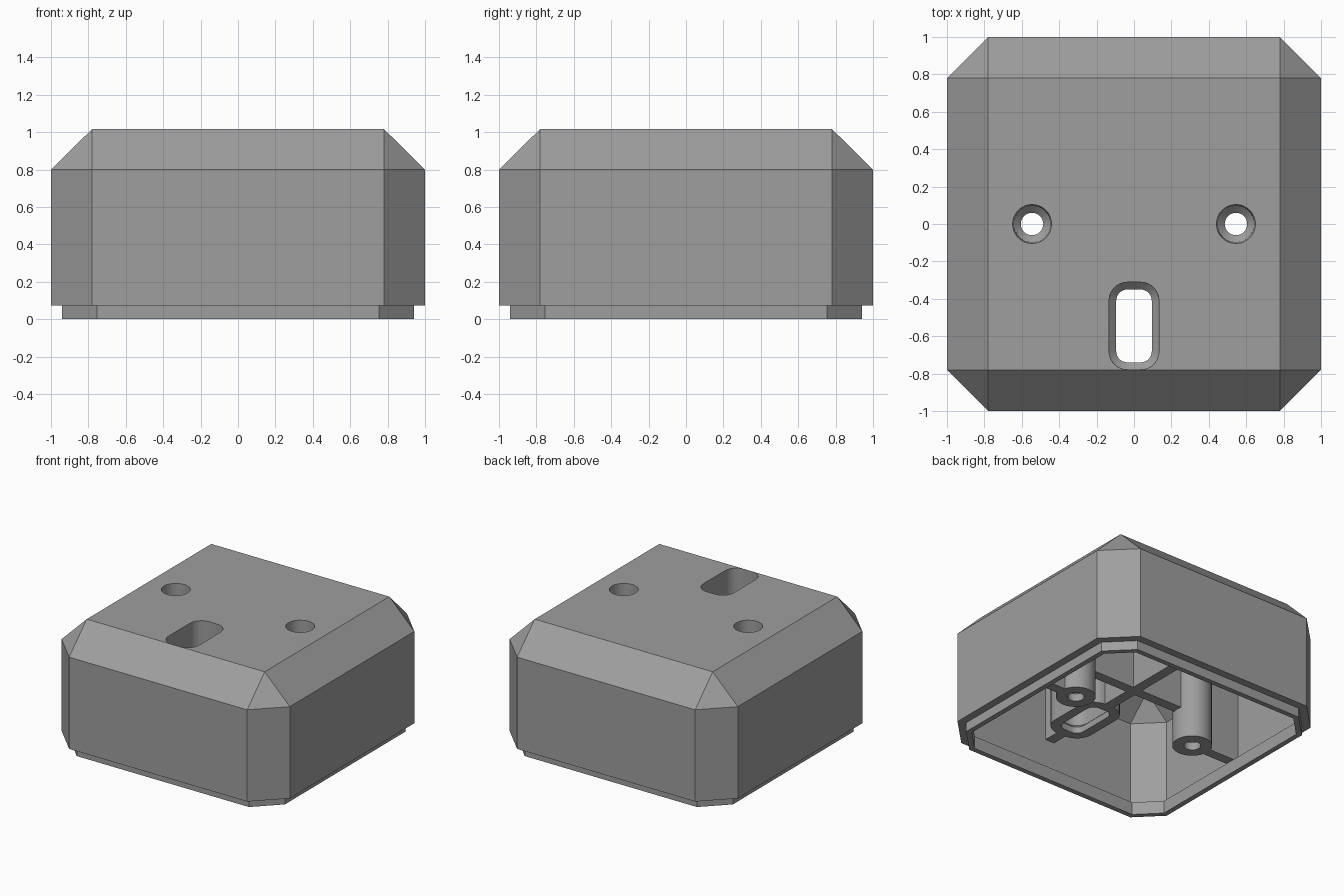
import bpy, bmesh, math

if "Cube" in bpy.data.objects:
    bpy.data.objects.remove(bpy.data.objects["Cube"])

grey = bpy.data.materials.new("grey plastic")
grey.diffuse_color = (0.345, 0.345, 0.345, 1)
grey.use_nodes = True
grey.node_tree.nodes["Principled BSDF"].inputs["Base Color"].default_value = grey.diffuse_color


def loft(name, rings):
    """Skin a stack of equal-length rings and cap both ends."""
    bm = bmesh.new()
    loops = [[bm.verts.new(p) for p in r] for r in rings]
    n = len(loops[0])
    for a, b in zip(loops, loops[1:]):
        for i in range(n):
            j = (i + 1) % n
            bm.faces.new((a[i], a[j], b[j], b[i]))
    bm.faces.new(loops[0])
    bm.faces.new(loops[-1])
    bmesh.ops.remove_doubles(bm, verts=bm.verts, dist=1e-5)
    bmesh.ops.recalc_face_normals(bm, faces=bm.faces)
    me = bpy.data.meshes.new(name)
    bm.to_mesh(me)
    bm.free()
    me.materials.append(grey)
    ob = bpy.data.objects.new(name, me)
    bpy.context.collection.objects.link(ob)
    return ob


def octagon(h, c, z):
    """Square of half size h whose corners are cut at c."""
    return [(x, y, z) for x, y in ((h, -c), (h, c), (c, h), (-c, h),
                                   (-h, c), (-h, -c), (-c, -h), (c, -h))]


def circle(cx, r, z, n=32):
    return [(cx + r * math.cos(2 * math.pi * i / n),
             r * math.sin(2 * math.pi * i / n), z) for i in range(n)]


def rounded(cy, hx, hy, r, z, n=8):
    """Rounded rectangle ring centred on x = 0."""
    pts = []
    for k, (sx, sy) in enumerate(((1, 1), (-1, 1), (-1, -1), (1, -1))):
        for i in range(n):
            a = math.pi / 2 * (k + i / (n - 1))
            pts.append((sx * (hx - r) + r * math.cos(a),
                        cy + sy * (hy - r) + r * math.sin(a), z))
    return pts


def combine(ob, others, operation):
    """Boolean the other solids into ob, then drop them."""
    bpy.context.view_layer.objects.active = ob
    for o in others:
        m = ob.modifiers.new("join", 'BOOLEAN')
        m.operation, m.solver, m.object = operation, 'EXACT', o
        bpy.ops.object.modifier_apply(modifier=m.name)
        bpy.data.objects.remove(o)


# Hollow shell: outer roof, walls, inset lip, then the thin inside up to the ceiling
shell = loft("shell", [
    octagon(0.78, 0.78, 1.017), octagon(1, 0.78, 0.80), octagon(1, 0.78, 0.073),
    octagon(0.94, 0.755, 0.073), octagon(0.94, 0.755, 0), octagon(0.90, 0.738, 0),
    octagon(0.90, 0.738, 0.10), octagon(0.94, 0.755, 0.10),
    octagon(0.94, 0.755, 0.775), octagon(0.755, 0.755, 0.957)])

# Screw bosses with their recessed bores
BX, SY = 0.545, -0.545
bores, bosses = [], []
for side, s in (("left", -1), ("right", 1)):
    bores.append(loft("bore_cutter_" + side, [
        circle(s * BX, r, z) for r, z in
        ((0.06, 0), (0.06, 0.16), (0.097, 0.195), (0.104, 1.02), (0.104, 1.1))]))
    bosses.append(loft("boss_" + side, [
        circle(s * BX, 0.143, z) for z in (0.10, 0.975)]))

# Cable slot and the sleeve around it
slot = loft("slot_cutter", [
    rounded(SY, 0.095 + d, 0.195 + d, 0.06 + d, z) for d, z in
    ((0, 0.2), (0, 0.40), (0.037, 0.435), (0.039, 1.1))])
sleeve = loft("slot_sleeve", [
    rounded(SY, 0.17, 0.27, 0.135, z) for z in (0.35, 0.975)])

# Crossed stiffening ribs under the ceiling, deeper outboard of the bosses
W = 0.04
half = [(0.97, 0.785), (0.77, 0.985)]
top = half + [(-u, z) for u, z in reversed(half)]
deep = [(-0.97, 0.10), (-BX, 0.10), (-BX, 0.35), (BX, 0.35), (BX, 0.10), (0.97, 0.10)]
rib_x = loft("rib_across", [[(u, v, z) for u, z in top + deep] for v in (-W, W)])
rib_y = loft("rib_along", [[(v, u, z) for u, z in top + [(-0.97, 0.35), (0.97, 0.35)]]
                           for v in (-W, W)])

# One solid housing with its openings
combine(shell, bosses + [sleeve, rib_x, rib_y], 'UNION')
combine(shell, bores + [slot], 'DIFFERENCE')
shell.name = "housing"
bpy.ops.object.select_all(action='DESELECT')
shell.select_set(True)
bpy.ops.object.shade_smooth_by_angle(angle=math.radians(30))
